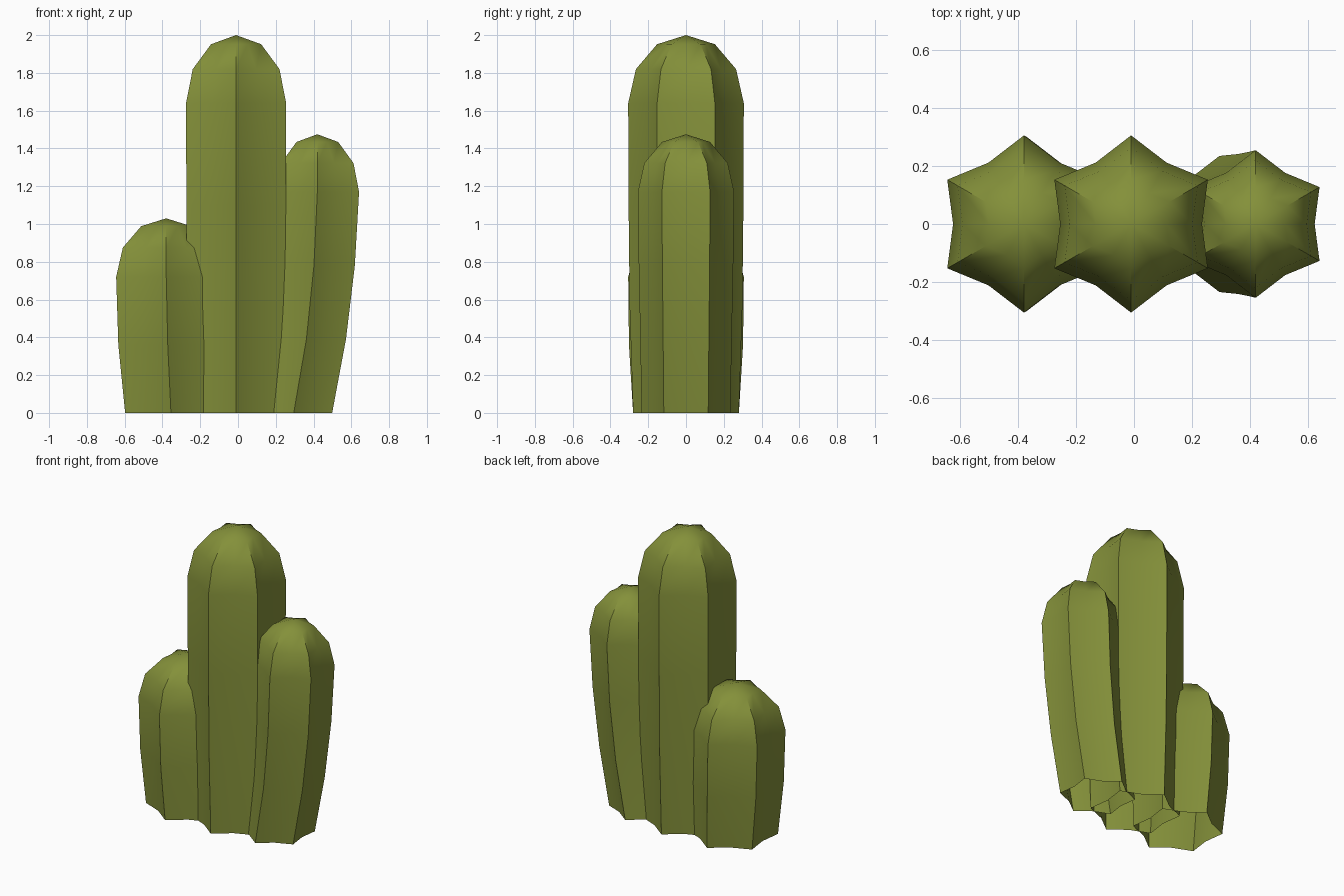
import bpy, bmesh, math

if "Cube" in bpy.data.objects:
    bpy.data.objects.remove(bpy.data.objects["Cube"])

RIBS = 6
VALLEY = 0.8  # groove radius relative to rib radius

green = bpy.data.materials.new("cactus green")
green.diffuse_color = (0.23, 0.28, 0.042, 1)
green.use_nodes = True
green.node_tree.nodes["Principled BSDF"].inputs["Base Color"].default_value = green.diffuse_color


def column(name, body, cap_height):
    """Ribbed stem: body is a list of (centre x, z, rib radius); domed top, open base."""
    x, z, r = body[-1]
    rings = list(body)
    for deg in (30, 60):
        a = math.radians(deg)
        rings.append((x, z + cap_height * math.sin(a), r * math.cos(a)))
    bm = bmesh.new()
    n = RIBS * 2
    loops = []
    for cx, cz, cr in rings:
        loop = []
        for i in range(n):
            a = math.pi / 2 + i * 2 * math.pi / n
            rad = cr if i % 2 == 0 else cr * VALLEY
            loop.append(bm.verts.new((cx + rad * math.cos(a), rad * math.sin(a), cz)))
        loops.append(loop)
    for lo, hi in zip(loops, loops[1:]):
        for i in range(n):
            j = (i + 1) % n
            bm.faces.new((lo[i], lo[j], hi[j], hi[i]))
    # domed tip
    apex = bm.verts.new((x, 0, z + cap_height))
    for i in range(n):
        bm.faces.new((loops[-1][i], loops[-1][(i + 1) % n], apex))
    mesh = bpy.data.meshes.new(name)
    bm.to_mesh(mesh)
    bm.free()
    mesh.materials.append(green)
    obj = bpy.data.objects.new(name, mesh)
    bpy.context.collection.objects.link(obj)
    # smooth grooves, sharp ribs
    bpy.ops.object.select_all(action='DESELECT')
    obj.select_set(True)
    bpy.context.view_layer.objects.active = obj
    bpy.ops.object.shade_smooth_by_angle(angle=math.radians(35))
    return obj


# tall middle stem
column("middle_stem", [(-0.01, 0, 0.28), (-0.01, 0.55, 0.298),
                       (-0.01, 1.1, 0.304), (-0.01, 1.64, 0.306)], 0.36)
# right stem, leaning outward then straightening
column("right_stem", [(0.295, 0, 0.235), (0.362, 0.39, 0.242),
                      (0.402, 0.78, 0.25), (0.42, 1.17, 0.255)], 0.305)
# short left stem
column("left_stem", [(-0.355, 0, 0.28), (-0.372, 0.36, 0.302),
                     (-0.38, 0.72, 0.306)], 0.31)
